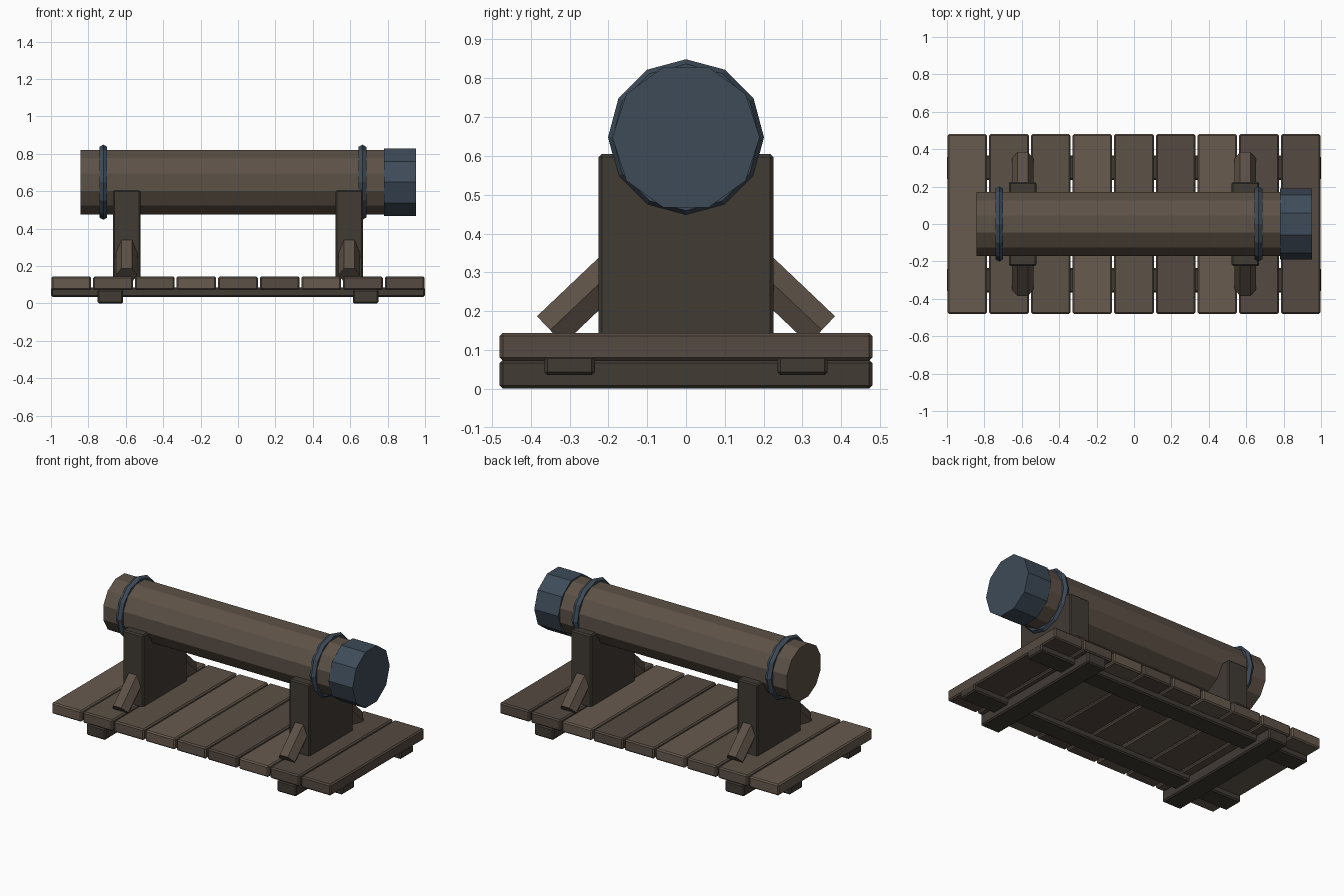
import bpy, math
from mathutils import Vector

if "Cube" in bpy.data.objects:
    bpy.data.objects.remove(bpy.data.objects["Cube"])


def material(name, rgb):
    m = bpy.data.materials.new(name)
    m.diffuse_color = (*rgb, 1)
    m.use_nodes = True
    m.node_tree.nodes["Principled BSDF"].inputs["Base Color"].default_value = m.diffuse_color
    return m


LIGHT = material("light_wood", (0.135, 0.103, 0.076))
MID = material("mid_wood", (0.108, 0.082, 0.061))
DEEP = material("deep_wood", (0.090, 0.067, 0.052))
DARK = material("dark_wood", (0.052, 0.043, 0.034))
STEEL = material("blue_steel", (0.048, 0.070, 0.098))


def box(name, lo, hi, mat, bevel=0.008):
    lo, hi = Vector(lo), Vector(hi)
    bpy.ops.mesh.primitive_cube_add(size=1, location=(lo + hi) / 2)
    ob = bpy.context.object
    ob.name = name
    ob.scale = hi - lo
    bpy.ops.object.transform_apply(location=False, rotation=False, scale=True)
    mod = ob.modifiers.new("edge", 'BEVEL')
    mod.width = bevel
    mod.segments = 1
    ob.data.materials.append(mat)
    return ob


def prism(name, a, b, side, radius, n, mat, phase=0.0):
    """n-sided bar from a to b; phase is measured from the side direction."""
    a, b, u = Vector(a), Vector(b), Vector(side)
    v = (b - a).normalized().cross(u)
    ring = [radius * (math.cos(t) * u + math.sin(t) * v)
            for t in (phase + 2 * math.pi * i / n for i in range(n))]
    verts = [a + r for r in ring] + [b + r for r in ring]
    faces = [(i, (i + 1) % n, n + (i + 1) % n, n + i) for i in range(n)]
    faces += [tuple(reversed(range(n))), tuple(range(n, 2 * n))]
    me = bpy.data.meshes.new(name)
    me.from_pydata(verts, [], faces)
    me.materials.append(mat)
    ob = bpy.data.objects.new(name, me)
    bpy.context.collection.objects.link(ob)
    return ob


# Deck planks
pitch = 0.2228
shades = [LIGHT, MID, MID, LIGHT, MID, DEEP, LIGHT, DEEP, DEEP]
for i, shade in enumerate(shades):
    x = (i - 4) * pitch
    box(f"deck_plank_{i + 1}", (x - 0.106, -0.48, 0.072), (x + 0.106, 0.48, 0.144), shade)

# Long rails under the deck
for s in (-1, 1):
    box("deck_rail", (-1, s * 0.3 - 0.065, 0.035), (1, s * 0.3 + 0.065, 0.086), DARK)

# Cross runners, cradles and angled braces
for s in (-1, 1):
    x = s * 0.682
    box("cross_runner", (x - 0.068, -0.48, 0), (x + 0.068, 0.48, 0.074), DARK)
    x = s * 0.595
    box("cradle", (x - 0.073, -0.225, 0.135), (x + 0.073, 0.225, 0.605), DARK)
    for t in (-1, 1):
        prism("cradle_brace", (x, t * 0.35, 0.151), (x, t * 0.17, 0.322),
              (1, 0, 0), 0.057, 6, MID)

# Barrel and end cap
Z = 0.648
prism("barrel", (-0.843, 0, Z), (0.80, 0, Z), (0, 1, 0), 0.178, 12, MID, math.pi / 12)
prism("end_cap", (0.78, 0, Z), (0.952, 0, Z), (0, 1, 0), 0.19, 10, STEEL)

# Steel bands
for x in (-0.72, 0.665):
    bpy.ops.mesh.primitive_torus_add(
        major_segments=12, minor_segments=6, major_radius=0.177, minor_radius=0.024,
        location=(x, 0, Z), rotation=(0, math.pi / 2, 0))
    band = bpy.context.object
    band.name = "barrel_band"
    band.data.materials.append(STEEL)
    for p in band.data.polygons:
        p.use_smooth = False
